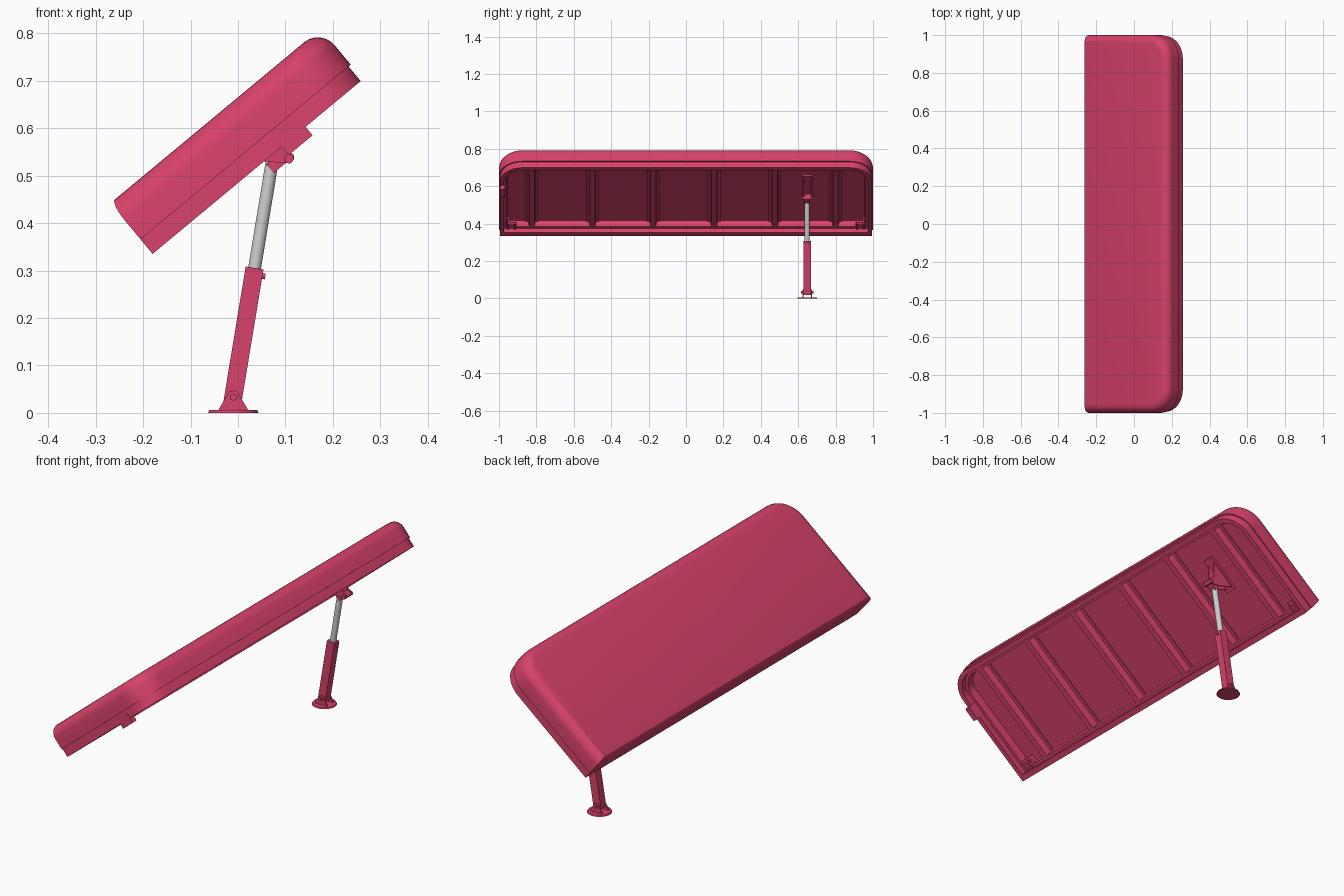
import bpy, bmesh, math
from mathutils import Matrix, Vector

if "Cube" in bpy.data.objects:
    bpy.data.objects.remove(bpy.data.objects["Cube"])


def material(name, rgb, rough):
    m = bpy.data.materials.new(name)
    m.use_nodes = True
    m.diffuse_color = (*rgb, 1)
    b = m.node_tree.nodes["Principled BSDF"]
    b.inputs["Base Color"].default_value = (*rgb, 1)
    b.inputs["Roughness"].default_value = rough
    return m


PINK = material("raspberry_paint", (0.69, 0.055, 0.145), 0.5)
STEEL = material("light_steel", (0.62, 0.62, 0.62), 0.4)

# Tilted lid frame: local x runs up the slope, local z is the lid's thickness
LID = Matrix.Translation((-0.18, 0, 0.335)) @ Matrix.Rotation(-math.radians(39.7), 4, 'Y')
WORLD = Matrix.Identity(4)


def finish(name, bm, mat, frame, smooth=False):
    bmesh.ops.recalc_face_normals(bm, faces=bm.faces)
    me = bpy.data.meshes.new(name)
    bm.to_mesh(me)
    bm.free()
    me.materials.append(mat)
    ob = bpy.data.objects.new(name, me)
    bpy.context.collection.objects.link(ob)
    ob.matrix_world = frame
    if smooth:
        bpy.ops.object.select_all(action='DESELECT')
        ob.select_set(True)
        bpy.context.view_layer.objects.active = ob
        bpy.ops.object.shade_smooth_by_angle(angle=math.radians(35))
    return ob


def prism(name, pts, vec, frame=WORLD, mat=PINK):
    """Extrude a flat polygon along a vector."""
    bm = bmesh.new()
    a = [bm.verts.new(p) for p in pts]
    b = [bm.verts.new(Vector(p) + Vector(vec)) for p in pts]
    bm.faces.new(a)
    bm.faces.new(b)
    for i in range(len(a)):
        j = (i + 1) % len(a)
        bm.faces.new((a[i], a[j], b[j], b[i]))
    return finish(name, bm, mat, frame)


def plate(name, xz, y0, y1, frame=WORLD):
    return prism(name, [(x, y0, z) for x, z in xz], (0, y1 - y0, 0), frame)


def box(name, x0, x1, y0, y1, z0, z1, frame=WORLD):
    return plate(name, [(x0, z0), (x1, z0), (x1, z1), (x0, z1)], y0, y1, frame)


def rod(name, p, q, r, mat=PINK, r2=None, frame=WORLD, sides=24):
    p, q = Vector(p), Vector(q)
    d = q - p
    bm = bmesh.new()
    bmesh.ops.create_cone(bm, cap_ends=True, segments=sides, radius1=r,
                          radius2=r if r2 is None else r2, depth=d.length)
    rot = Vector((0, 0, 1)).rotation_difference(d).to_matrix().to_4x4()
    bm.transform(Matrix.Translation((p + q) / 2) @ rot)
    return finish(name, bm, mat, frame, True)


# Lid outline: square hinge end, two rounded corners at the free end
LENGTH, HALF, CORNER, STEPS = 0.576, 1.0, 0.125, 10


def outline(inset, back, z):
    r = CORNER - inset
    cx, cy = LENGTH - CORNER, HALF - CORNER
    pts = [(back, -HALF + inset, z)]
    for sign, start in ((-1, -math.pi / 2), (1, 0)):
        for i in range(STEPS + 1):
            a = start + math.pi / 2 * i / STEPS
            pts.append((cx + r * math.cos(a), sign * cy + r * math.sin(a), z))
    return pts + [(back, HALF - inset, z)]


def loft(name, rings):
    """Skin through successive outlines and cap the last one."""
    bm = bmesh.new()
    loops = [[bm.verts.new(p) for p in outline(*r)] for r in rings]
    for a, b in zip(loops, loops[1:]):
        for i in range(len(a)):
            j = (i + 1) % len(a)
            bm.faces.new((a[i], a[j], b[j], b[i]))
    bm.faces.new(loops[-1])
    return finish(name, bm, PINK, LID, True)


# Upper cover with a rounded top edge
rounding = [(0.045 * (1 - math.cos(t)), 0.012 * (1 - math.cos(t)),
             0.093 + 0.046 * math.sin(t))
            for t in [math.pi / 2 * i / 7 for i in range(8)]]
loft("lid_cover", [(0.02, 0.015, 0.04), (0, 0, 0.04)] + rounding)

# Lower rim with a stepped lip and the recessed inner panel
loft("lid_rim", [(0.006, 0, 0.045), (0.006, 0, 0), (0.028, 0.026, 0),
                 (0.028, 0.026, 0.03), (0.042, 0.04, 0.03), (0.046, 0.043, 0.07)])

# Cross ribs under the lid: a thin flange with a hat section
for k in range(6):
    y = -0.825 + 0.325 * k
    box(f"rib_flange_{k + 1}", 0.04, 0.535, y - 0.034, y + 0.034, 0.064, 0.072, LID)
    hat = [(-0.02, 0.07), (-0.014, 0.03), (0.014, 0.03), (0.02, 0.07)]
    prism(f"rib_{k + 1}", [(0.03, y + a, z) for a, z in hat], (0.51, 0, 0), LID)

# Hinge lugs and pins in the corners of the hinge end
for side, s in (("right", -1), ("left", 1)):
    for n, y in enumerate((0.915, 0.95)):
        box(f"hinge_lug_{side}_{n + 1}", 0.03, 0.075, s * y - 0.004, s * y + 0.004,
            0.02, 0.07, LID)
    rod(f"hinge_pin_{side}", (0.058, s * 0.905, 0.034), (0.058, s * 0.965, 0.034),
        0.007, frame=LID, sides=16)

# Latch block on the front edge
box("latch_block", 0.353, 0.419, -0.995, -0.968, -0.023, 0.03, LID)

# Prop strut
YS = 0.648
foot = Vector((-0.01, YS, 0.033))
axis = Vector((0.163, 0, 0.987)).normalized()
side = Vector((axis.z, 0, -axis.x))
wide = Vector((0, 1, 0))


def on_axis(t):
    return foot + axis * t


corners = [on_axis(-0.012) + side * 0.019 * a + wide * 0.019 * b
           for a, b in ((-1, -1), (1, -1), (1, 1), (-1, 1))]
prism("strut_sleeve", corners, axis * 0.288)
rod("strut_rod", on_axis(0.25), on_axis(0.515), 0.0135, STEEL)
rod("sleeve_bolt", on_axis(0.262) + side * 0.01, on_axis(0.262) + side * 0.025, 0.006, sides=12)

# Round foot and clevis
rod("foot_disc", (-0.01, YS, 0), (-0.01, YS, 0.006), 0.053, r2=0.05, sides=32)
arc = [(-0.01 + 0.014 * math.cos(a), 0.033 + 0.014 * math.sin(a))
       for a in [math.radians(15 + 25 * i) for i in range(7)]]
for name, s in (("front", -1), ("back", 1)):
    plate(f"foot_clevis_{name}", [(-0.042, 0.005), (0.022, 0.005)] + arc,
          YS + s * 0.02, YS + s * 0.026)
rod("foot_pin", (-0.01, YS - 0.033, 0.033), (-0.01, YS + 0.033, 0.033), 0.007, sides=16)

# Upper bracket reaching from the inner panel down to the strut head
bracket = [(0.26, 0.07), (0.305, 0), (0.3445, -0.038), (0.357, -0.037),
           (0.362, -0.03), (0.356, 0.005), (0.41, 0.07)]
for name, s in (("front", -1), ("back", 1)):
    plate(f"head_bracket_{name}", bracket, YS + s * 0.016, YS + s * 0.021, LID)
box("head_bracket_base", 0.25, 0.43, YS - 0.028, YS + 0.028, 0.06, 0.072, LID)
box("strut_head", 0.305, 0.358, YS - 0.015, YS + 0.015, -0.032, -0.008, LID)
rod("head_pin", (0.349, YS - 0.028, -0.029), (0.349, YS + 0.028, -0.029),
    0.01, frame=LID, sides=16)
